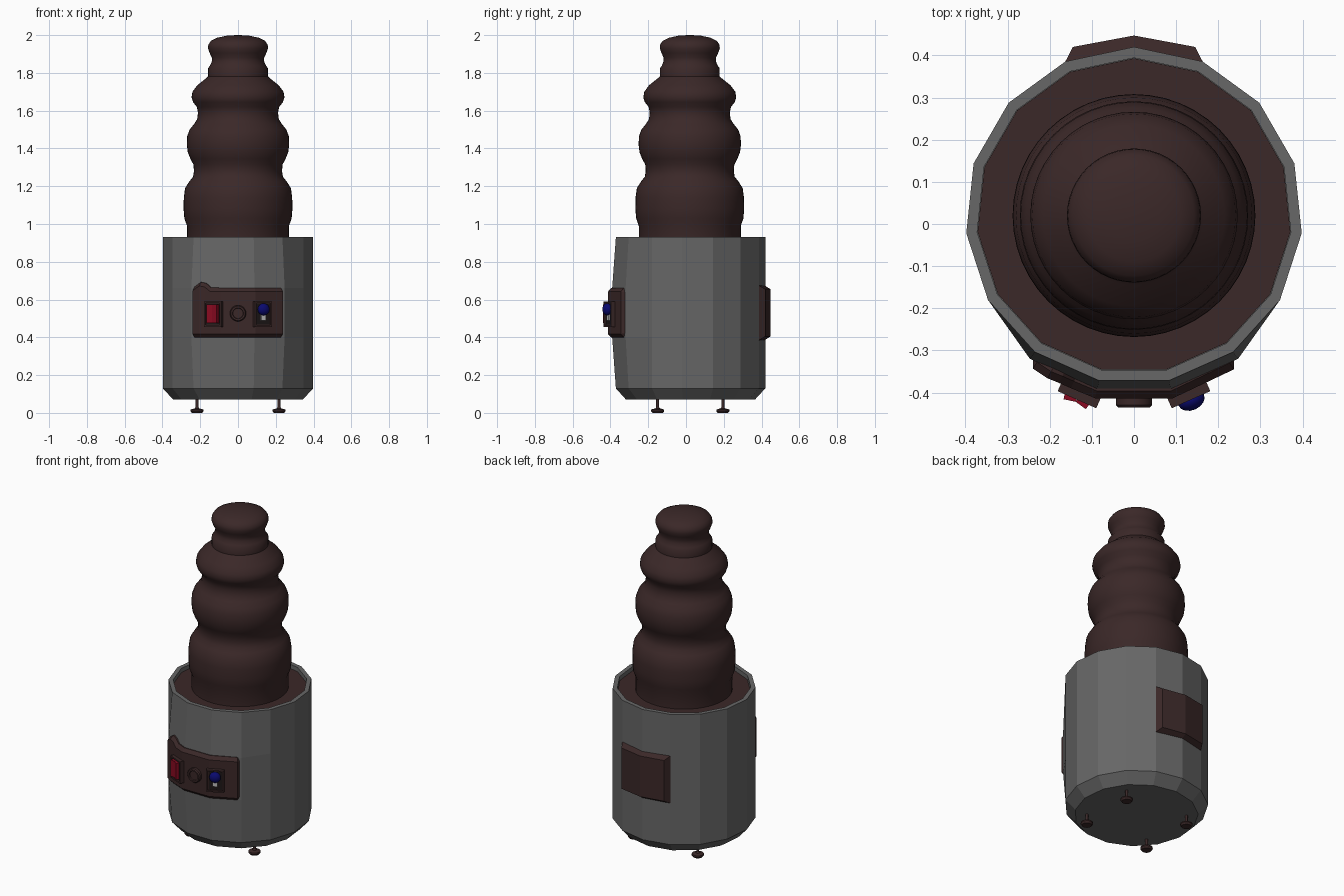
import bpy, bmesh, math
from mathutils import Matrix, Vector

if "Cube" in bpy.data.objects:
    bpy.data.objects.remove(bpy.data.objects["Cube"])

CY = 0.02  # centre of the round parts in y


def material(name, rgb):
    m = bpy.data.materials.new(name)
    m.diffuse_color = (*rgb, 1)
    m.use_nodes = True
    m.node_tree.nodes["Principled BSDF"].inputs["Base Color"].default_value = m.diffuse_color
    return m


BROWN = material("dark_brown", (0.043, 0.021, 0.021))
GREY = material("grey", (0.135, 0.135, 0.135))
RED = material("red", (0.25, 0.003, 0.015))
BLUE = material("blue", (0.003, 0.003, 0.16))
WHITE = material("light_grey", (0.5, 0.5, 0.5))
BLACK = material("near_black", (0.012, 0.008, 0.008))


def finish(bm, name, mat, smooth=None):
    bmesh.ops.recalc_face_normals(bm, faces=bm.faces)
    me = bpy.data.meshes.new(name)
    bm.to_mesh(me)
    bm.free()
    ob = bpy.data.objects.new(name, me)
    me.materials.append(mat)
    bpy.context.collection.objects.link(ob)
    if smooth:
        bpy.ops.object.select_all(action='DESELECT')
        ob.select_set(True)
        bpy.context.view_layer.objects.active = ob
        bpy.ops.object.shade_smooth_by_angle(angle=math.radians(smooth))
    return ob


def loft(bm, rings, closed=False):
    """Join equal vertex rings with faces and cap both ends."""
    vs = [[bm.verts.new(p) for p in r] for r in rings]
    n = len(vs[0])
    for a, b in zip(vs, vs[1:]):
        for i in range(n):
            bm.faces.new((a[i], a[(i + 1) % n], b[(i + 1) % n], b[i]))
    bm.faces.new(vs[0])
    bm.faces.new(vs[-1])


def polar(deg, r, z):
    a = math.radians(deg)
    return Vector((r * math.cos(a), CY + r * math.sin(a), z))


def turned(name, profile, n, mat, smooth=None, matrix=None):
    """Turned solid from (radius, height) pairs."""
    bm = bmesh.new()
    loft(bm, [[(r * math.cos(math.tau * i / n), r * math.sin(math.tau * i / n), z)
               for i in range(n)] for r, z in profile])
    bm.transform(matrix or Matrix.Translation((0, CY, 0)))
    return finish(bm, name, mat, smooth)


def on_face(deg, shift, z, dist):
    """Frame on a body facet: local x sideways, local -y outward."""
    return (Matrix.Translation((0, CY, z)) @ Matrix.Rotation(math.radians(deg + 90), 4, 'Z')
            @ Matrix.Translation((shift, -dist, 0)))


def box(name, size, matrix, mat):
    bm = bmesh.new()
    bmesh.ops.create_cube(bm, size=1)
    bm.transform(matrix @ Matrix.Diagonal((*size, 1)))
    return finish(bm, name, mat)


# 15-sided body shell, its front pushed out slightly behind the control panel
bm = bmesh.new()
shell = [(0.345, 0.07), (0.4, 0.13), (0.4, 0.40), (0.4, 0.66), (0.4, 0.93),
         (0.374, 0.93), (0.374, 0.89)]
rings = []
for r, z in shell:
    ring = []
    for i in range(15):
        deg = 90 + 24 * i
        front = 230 < deg < 310 and z in (0.40, 0.66)
        ring.append(polar(deg, 0.42 if front else r, z))
    rings.append(ring)
loft(bm, rings)
finish(bm, "body_shell", GREY)

# brown floor inside the rim
bm = bmesh.new()
loft(bm, [[polar(90 + 24 * i, 0.373, z) for i in range(15)] for z in (0.885, 0.905)])
finish(bm, "inner_floor", BROWN)

# rippled stack
stack = [(0.27, 0.89), (0.27, 0.99), (0.284, 1.03), (0.288, 1.08), (0.287, 1.14),
         (0.28, 1.19), (0.258, 1.225), (0.238, 1.25), (0.233, 1.28), (0.236, 1.315),
         (0.252, 1.345), (0.266, 1.38), (0.271, 1.42), (0.269, 1.465), (0.256, 1.50),
         (0.232, 1.53), (0.216, 1.555), (0.212, 1.59), (0.218, 1.62), (0.238, 1.645),
         (0.246, 1.67), (0.241, 1.70), (0.215, 1.735), (0.165, 1.775), (0.158, 1.782),
         (0.158, 1.825), (0.148, 1.838), (0.139, 1.86), (0.138, 1.88), (0.15, 1.905),
         (0.159, 1.93), (0.157, 1.95), (0.143, 1.97), (0.11, 1.986), (0.06, 1.997),
         (0.01, 2.0)]
turned("rippled_stack", stack, 48, BROWN, 40)

# wrapped front control panel with a small bump on its upper left
bm = bmesh.new()
cols = [(-126, 0.405, 0.415, 0.645), (-123.5, 0.435, 0.41, 0.655), (-118, 0.437, 0.41, 0.68),
        (-114, 0.435, 0.41, 0.675), (-110, 0.436, 0.41, 0.652), (-102, 0.443, 0.41, 0.65),
        (-78, 0.443, 0.41, 0.65), (-57, 0.435, 0.41, 0.65), (-54, 0.405, 0.415, 0.645)]
loft(bm, [[polar(d, 0.385, lo - 0.01), polar(d, r - 0.018, lo - 0.01), polar(d, r, lo + 0.008),
           polar(d, r, hi - 0.008), polar(d, r - 0.018, hi + 0.012), polar(d, 0.385, hi + 0.012)]
          for d, r, lo, hi in cols])
finish(bm, "control_panel", BROWN)

# chamfered back panel folded over two facets
bm = bmesh.new()
outer = [(0.145, 0.42), (0, 0.447), (-0.145, 0.42)]
inner = [(0.163, 0.385), (0, 0.415), (-0.163, 0.385)]
loft(bm, [[(ix, iy, 0.384), (ox, oy, 0.405), (ox, oy, 0.655), (ix, iy, 0.675)]
          for (ix, iy), (ox, oy) in zip(inner, outer)])
finish(bm, "back_panel", BROWN)

# recessed switch frames on the angled facets
for side, deg, shift in (("left", -114, 0.054), ("right", -66, -0.054)):
    bm = bmesh.new()
    bmesh.ops.create_cube(bm, size=1)
    bm.transform(Matrix.Diagonal((0.1, 0.04, 0.135, 1)))
    face = min(bm.faces, key=lambda f: f.calc_center_median().y)
    bmesh.ops.inset_region(bm, faces=[face], thickness=0.012)
    hole = bmesh.ops.extrude_discrete_faces(bm, faces=[face])["faces"][0]
    bmesh.ops.translate(bm, verts=hole.verts, vec=(0, 0.012, 0))
    bm.transform(on_face(deg, shift, 0.523, 0.434))
    finish(bm, side + "_switch_frame", BROWN)
    box(side + "_switch_well", (0.074, 0.004, 0.11), on_face(deg, shift, 0.523, 0.443), BLACK)

# red rocker in two tilted halves
for name, shift, width, tilt in (("outer", 0.037, 0.03, 12), ("inner", 0.07, 0.03, -12)):
    box(name + "_red_rocker", (width, 0.022, 0.1),
        on_face(-114, shift, 0.525, 0.452) @ Matrix.Rotation(math.radians(tilt), 4, 'Z'), RED)

# blue lever knob with a light stem below
bm = bmesh.new()
bmesh.ops.create_uvsphere(bm, u_segments=16, v_segments=10, radius=1)
bm.transform(on_face(-66, -0.054, 0.548, 0.455) @ Matrix.Diagonal((0.033, 0.024, 0.032, 1)))
finish(bm, "blue_knob", BLUE, 40)
box("lever_stem", (0.026, 0.012, 0.03), on_face(-66, -0.054, 0.505, 0.448), WHITE)

# round centre button with a raised ring
turned("centre_button", [(0.043, 0.40), (0.043, 0.449), (0.038, 0.455), (0.029, 0.455),
                         (0.027, 0.447), (0.01, 0.447)], 24, BROWN, 30,
       Matrix.Translation((0, CY, 0.527)) @ Matrix.Rotation(math.radians(90), 4, 'X'))

# four levelling feet
for sx, nx in ((-1, "left"), (1, "right")):
    for y, ny in ((-0.15, "front"), (0.195, "back")):
        turned(f"{ny}_{nx}_foot", [(0.028, 0), (0.035, 0.01), (0.034, 0.018), (0.012, 0.024),
                                   (0.008, 0.03), (0.008, 0.08)], 16, BROWN, 30,
               Matrix.Translation((sx * 0.217, y, 0)))
